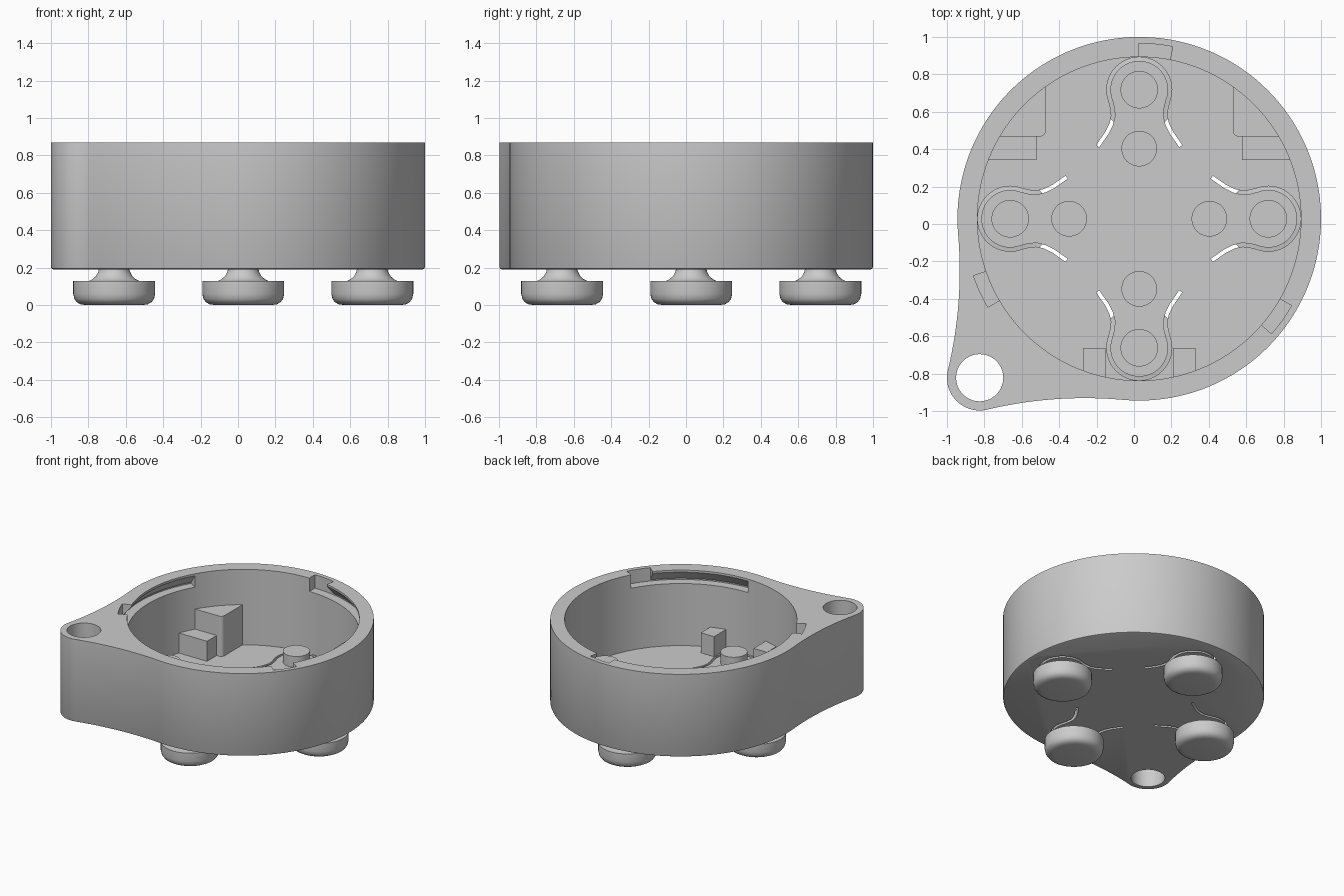
import bpy, bmesh
from math import sin, cos, pi, radians, acos, hypot, atan2
from mathutils import Vector, Matrix

if "Cube" in bpy.data.objects:
    bpy.data.objects.remove(bpy.data.objects["Cube"])

CENTRE = Vector((0.028, 0.028, 0))
OUTER, INNER, LUG, BLEND = 0.972, 0.865, 0.175, 2.25
BASE, FLOOR, TOP = 0.19, 0.25, 0.87
LUG_POS = (-0.853, -0.85)
FOOT_DIST = 0.69

grey = bpy.data.materials.new("plain grey")
grey.use_nodes = True
grey.diffuse_color = (0.6, 0.6, 0.6, 1)
grey.node_tree.nodes["Principled BSDF"].inputs["Base Color"].default_value = (0.6, 0.6, 0.6, 1)


def finish(name, bm):
    bmesh.ops.recalc_face_normals(bm, faces=bm.faces)
    bm.transform(Matrix.Translation(CENTRE))
    mesh = bpy.data.meshes.new(name)
    bm.to_mesh(mesh)
    bm.free()
    mesh.materials.append(grey)
    obj = bpy.data.objects.new(name, mesh)
    bpy.context.collection.objects.link(obj)
    return obj


def loft(name, layers):
    """Closed solid through matching outlines, given as (points, z)."""
    bm = bmesh.new()
    rings = [[bm.verts.new((x, y, z)) for x, y in pts] for pts, z in layers]
    n = len(rings[0])
    for a, b in zip(rings, rings[1:]):
        for i in range(n):
            j = (i + 1) % n
            bm.faces.new((a[i], a[j], b[j], b[i]))
    bm.faces.new(rings[0][::-1])
    bm.faces.new(rings[-1])
    return finish(name, bm)


def prism(name, pts, z0, z1):
    return loft(name, [(pts, z0), (pts, z1)])


def arc(cx, cy, r, a0, a1, n):
    return [(cx + r * cos(a0 + (a1 - a0) * i / n), cy + r * sin(a0 + (a1 - a0) * i / n))
            for i in range(n + 1)]


def disc(name, x, y, r, z0, z1, n=64):
    return prism(name, arc(x, y, r, 0, 2 * pi, n)[:-1], z0, z1)


def lathe(name, x, y, profile, n=48):
    return loft(name, [(arc(x, y, r, 0, 2 * pi, n)[:-1], z) for r, z in profile])


def sector(r, a0, a1):
    """Ring segment from inside the cavity out to radius r."""
    return arc(0, 0, r, a0, a1, 20) + arc(0, 0, 0.8, a1, a0, 20)


def smooth(obj):
    bpy.ops.object.select_all(action='DESELECT')
    obj.select_set(True)
    bpy.context.view_layer.objects.active = obj
    bpy.ops.object.shade_smooth_by_angle(angle=radians(30))


def cut(obj, cutter):
    cutter.hide_render = True
    mod = obj.modifiers.new("cut", 'BOOLEAN')
    mod.operation, mod.solver, mod.object = 'DIFFERENCE', 'EXACT', cutter
    bpy.context.view_layer.objects.active = obj
    bpy.ops.object.modifier_apply(modifier=mod.name)
    bpy.data.objects.remove(cutter)


def body_outline(inset):
    """Round body and lug, joined by two concave tangent arcs."""
    R, r, p = OUTER - inset, LUG - inset, BLEND + inset
    lx, ly = LUG_POS
    d, s = hypot(lx, ly), p + R
    axis = atan2(ly, lx)
    turn = acos((s * s + d * d - (p + r) ** 2) / (2 * s * d))
    a1, a2 = axis - turn, axis + turn
    f1 = (s * cos(a1), s * sin(a1))
    f2 = (s * cos(a2), s * sin(a2))
    t1 = atan2(f1[1] - ly, f1[0] - lx) % (2 * pi)
    t2 = atan2(f2[1] - ly, f2[0] - lx) % (2 * pi)
    pts = arc(0, 0, R, a2, a1 + 2 * pi, 110)
    pts += arc(*f1, p, a1 + pi, t1 - pi, 16)[1:]
    pts += arc(lx, ly, r, t1, t2, 36)[1:]
    return pts + arc(*f2, p, t2 - pi, a2 + pi, 16)[1:-1]


# Cup body with a lug, softened at its lower edge
body = loft("cup_body", [(body_outline(0.012), BASE), (body_outline(0.004), BASE + 0.004),
                         (body_outline(0), BASE + 0.012), (body_outline(0), TOP)])
cut(body, disc("cavity", 0, 0, INNER, FLOOR, 1, 128))
cut(body, disc("lug_hole", *LUG_POS, 0.126, 0, 1))

# Three locking notches, each leading to a groove with a sloping roof under the rim
for k in range(3):
    turn = radians(-120 * k)
    start, stop = radians(29.5) + turn, radians(85) + turn
    cut(body, loft("groove", [(sector(r, start, stop), z) for r, z in
                              ((0.937, 0.76), (0.937, 0.77), (0.855, 0.865))]))
    cut(body, prism("notch", sector(0.937, radians(79) + turn, radians(90.3) + turn), 0.76, 1))

# Keyhole slots that free a springy tongue around each foot
half = [(0.222, 0.388), (0.2, 0.42), (0.172, 0.46), (0.15, 0.505), (0.139, 0.55), (0.143, 0.59)]
path = half + arc(0, FOOT_DIST, 0.164, radians(-22), radians(202), 40)
path += [(-x, y) for x, y in reversed(half)]


def ribbon(points, width):
    left, right = [], []
    for i, (x, y) in enumerate(points):
        ax, ay = points[max(i - 1, 0)]
        bx, by = points[min(i + 1, len(points) - 1)]
        side = Vector((ay - by, bx - ax)).normalized() * width / 2
        left.append((x + side.x, y + side.y))
        right.append((x - side.x, y - side.y))
    return left + right[::-1]


# Rounded feet with flared necks, and the pegs and bosses above them
slot = ribbon(path, 0.02)
foot_profile = [(0.155, 0), (0.18, 0.004), (0.2, 0.015), (0.213, 0.033), (0.219, 0.06),
                (0.219, 0.128), (0.135, 0.128), (0.115, 0.138), (0.097, 0.155),
                (0.085, 0.177), (0.08, 0.2), (0.08, 0.22)]
for k, side in enumerate(("back", "right", "front", "left")):
    c, s = cos(k * pi / 2), sin(k * pi / 2)
    cut(body, prism("slot", [(x * c - y * s, x * s + y * c) for x, y in slot], 0.1, 0.3))
    x, y = -s * FOOT_DIST, c * FOOT_DIST
    smooth(lathe(side + "_foot", x, y, foot_profile))
    smooth(disc(side + "_peg", x, y, 0.1, FLOOR - 0.02, 0.34, 48))
    smooth(disc(side + "_boss", -s * 0.375, c * 0.375, 0.095, FLOOR - 0.02, FLOOR + 0.015, 48))
smooth(body)

# Mirrored supports against the inner wall
wall = arc(0, 0, 0.885, radians(55.6), radians(29.8), 12)
corner = arc(0.53, 0.47, 0.03, radians(270), radians(180), 6)
supports = (("corner_support", wall + corner, 0.58),
            ("side_step", [(0.55, 0.315), (0.82, 0.315), (0.77, 0.442), (0.55, 0.442)], 0.415),
            ("front_step", [(0.18, -0.69), (0.3, -0.69), (0.3, -0.83), (0.18, -0.86)], 0.415))
for name, pts, z in supports:
    for side, sign in (("left_", 1), ("right_", -1)):
        smooth(prism(side + name, [(sign * x, y) for x, y in pts], FLOOR - 0.02, z))
